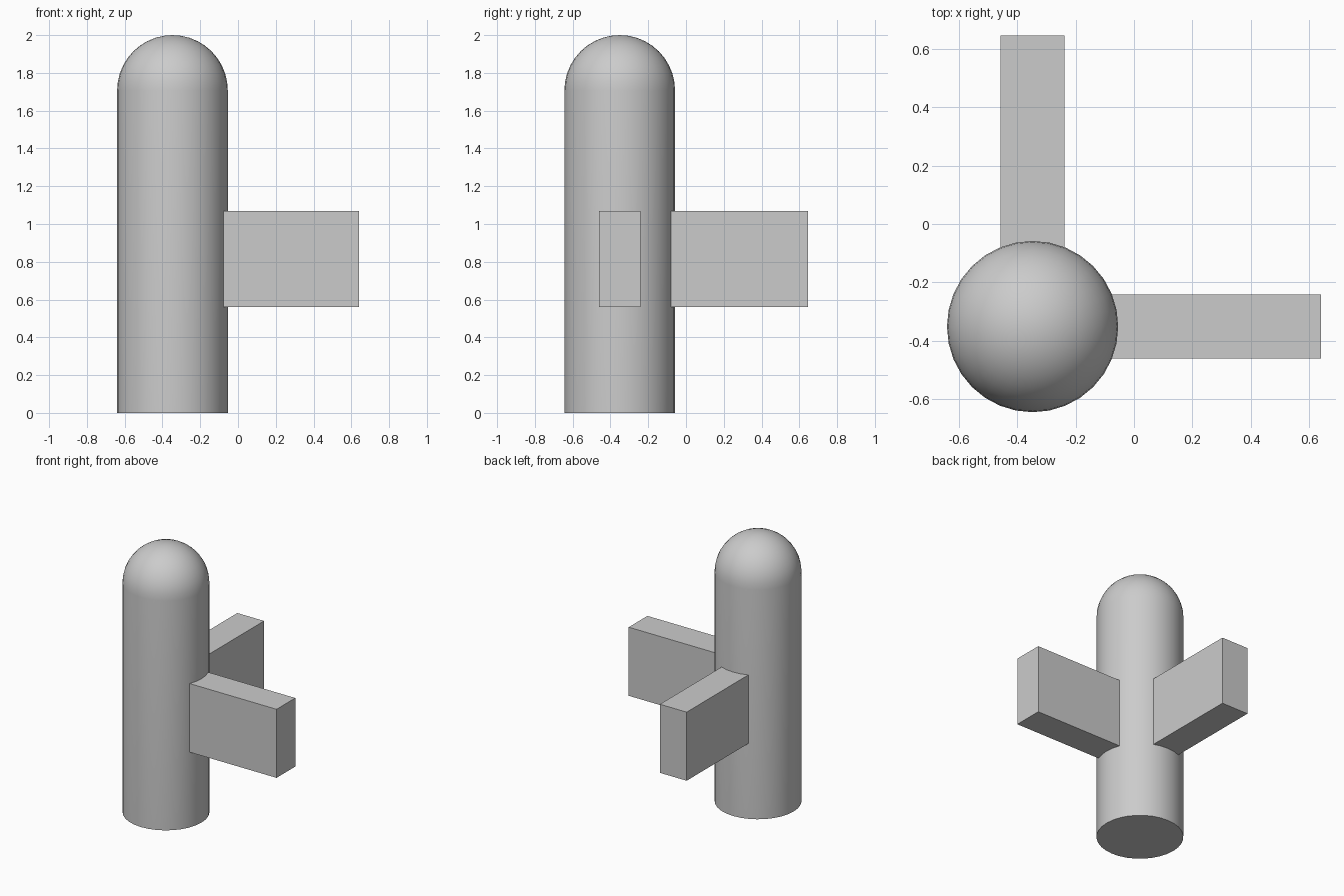
import bpy
import bmesh
from math import cos, sin, pi
from mathutils import Matrix, Vector

cube = bpy.data.objects.get("Cube")
if cube:
    bpy.data.objects.remove(cube, do_unlink=True)

CENTRE = Vector((-0.347, -0.351, 0))
RADIUS, HEIGHT = 0.293, 2.0
SIDES, RINGS = 32, 10
ARM_WIDTH, ARM_BOTTOM, ARM_TOP = 0.22, 0.56, 1.07

# Plain grey material
grey = bpy.data.materials.new("grey")
grey.use_nodes = True
colour = (0.6, 0.6, 0.6, 1)
grey.diffuse_color = colour
grey.node_tree.nodes["Principled BSDF"].inputs["Base Color"].default_value = colour


def make_object(name, bm):
    bmesh.ops.recalc_face_normals(bm, faces=bm.faces)
    mesh = bpy.data.meshes.new(name)
    bm.to_mesh(mesh)
    bm.free()
    mesh.materials.append(grey)
    obj = bpy.data.objects.new(name, mesh)
    bpy.context.collection.objects.link(obj)
    obj.location = CENTRE
    return obj


# Round post with a hemispherical top, turned from a profile
bm = bmesh.new()
shoulder = HEIGHT - RADIUS
profile = [(0, 0), (RADIUS, 0)]
for i in range(RINGS + 1):
    a = i / RINGS * pi / 2
    profile.append((RADIUS * cos(a), shoulder + RADIUS * sin(a)))
verts = [bm.verts.new((r, 0, z)) for r, z in profile]
edges = [bm.edges.new(pair) for pair in zip(verts, verts[1:])]
bmesh.ops.spin(bm, geom=verts + edges, cent=(0, 0, 0), axis=(0, 0, 1),
               angle=2 * pi, steps=SIDES, use_duplicate=False)
bmesh.ops.remove_doubles(bm, verts=bm.verts, dist=0.0001)
post = make_object("post", bm)
bpy.ops.object.select_all(action="DESELECT")
post.select_set(True)
bpy.context.view_layer.objects.active = post
bpy.ops.object.shade_smooth_by_angle(angle=pi / 6)


# Flat arms reaching out from the post, rooted just inside it
def arm(name, reach, angle):
    root = RADIUS * 0.9
    size = (reach - root, ARM_WIDTH, ARM_TOP - ARM_BOTTOM)
    middle = ((reach + root) / 2, 0, (ARM_TOP + ARM_BOTTOM) / 2)
    bm = bmesh.new()
    bmesh.ops.create_cube(bm, size=1, matrix=Matrix.Rotation(angle, 4, "Z")
                          @ Matrix.Translation(middle)
                          @ Matrix.Diagonal((*size, 1)))
    make_object(name, bm)


arm("left_arm", 0.987, 0)
arm("back_arm", 0.996, pi / 2)
